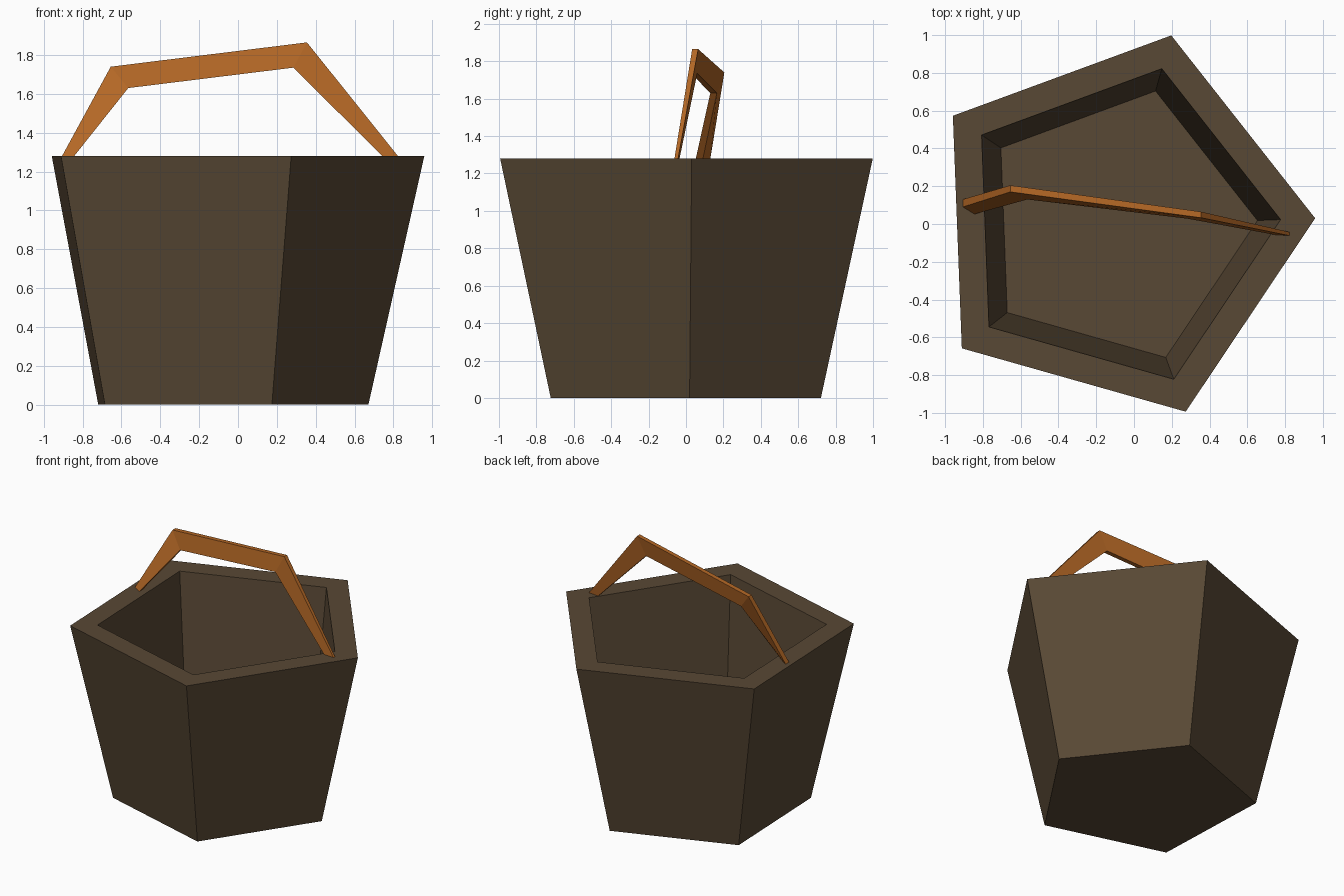
import bpy, bmesh, math

if "Cube" in bpy.data.objects:
    bpy.data.objects.remove(bpy.data.objects["Cube"])


def material(name, rgb):
    m = bpy.data.materials.new(name)
    m.diffuse_color = (*rgb, 1)
    m.use_nodes = True
    m.node_tree.nodes["Principled BSDF"].inputs["Base Color"].default_value = m.diffuse_color
    return m


def finish(name, bm, mat):
    bmesh.ops.recalc_face_normals(bm, faces=bm.faces)
    me = bpy.data.meshes.new(name)
    bm.to_mesh(me)
    bm.free()
    me.materials.append(mat)
    ob = bpy.data.objects.new(name, me)
    bpy.context.collection.objects.link(ob)
    return ob


def skin(bm, rings):
    """Join successive vertex rings with quads and cap both ends."""
    loops = [[bm.verts.new(p) for p in r] for r in rings]
    for a, b in zip(loops, loops[1:]):
        n = len(a)
        for i in range(n):
            j = (i + 1) % n
            bm.faces.new((a[i], a[j], b[j], b[i]))
    bm.faces.new(loops[0])
    bm.faces.new(loops[-1])


brown = material("dark brown wood", (0.098, 0.065, 0.035))
orange = material("orange brown handle", (0.46, 0.138, 0.019))


# five-sided bucket: outside wall, flat rim, inside wall, floor
def pentagon(r, z):
    angles = [math.radians(2.2 + 72 * k) for k in range(5)]
    return [(-0.088 + r * math.cos(a), -0.01 + r * math.sin(a), z) for a in angles]


bm = bmesh.new()
skin(bm, [pentagon(r, z) for r, z in
          ((0.76, 0), (1.048, 1.28), (0.865, 1.28), (0.742, 0.15))])
finish("bucket", bm, brown)

# bent handle: each section gives outer and inner corner as x, z, y front, y back
sections = [
    ((-0.907, 1.278, 0.09, 0.13), (-0.845, 1.278, 0.052, 0.09)),
    ((-0.655, 1.74, 0.17, 0.205), (-0.565, 1.63, 0.13, 0.165)),
    ((0.355, 1.865, 0.033, 0.065), (0.285, 1.735, 0.028, 0.06)),
    ((0.825, 1.278, -0.062, -0.043), (0.745, 1.278, -0.057, -0.035)),
]
bm = bmesh.new()
skin(bm, [[(o[0], o[2], o[1]), (o[0], o[3], o[1]), (i[0], i[3], i[1]), (i[0], i[2], i[1])]
          for o, i in sections])
finish("handle", bm, orange)
